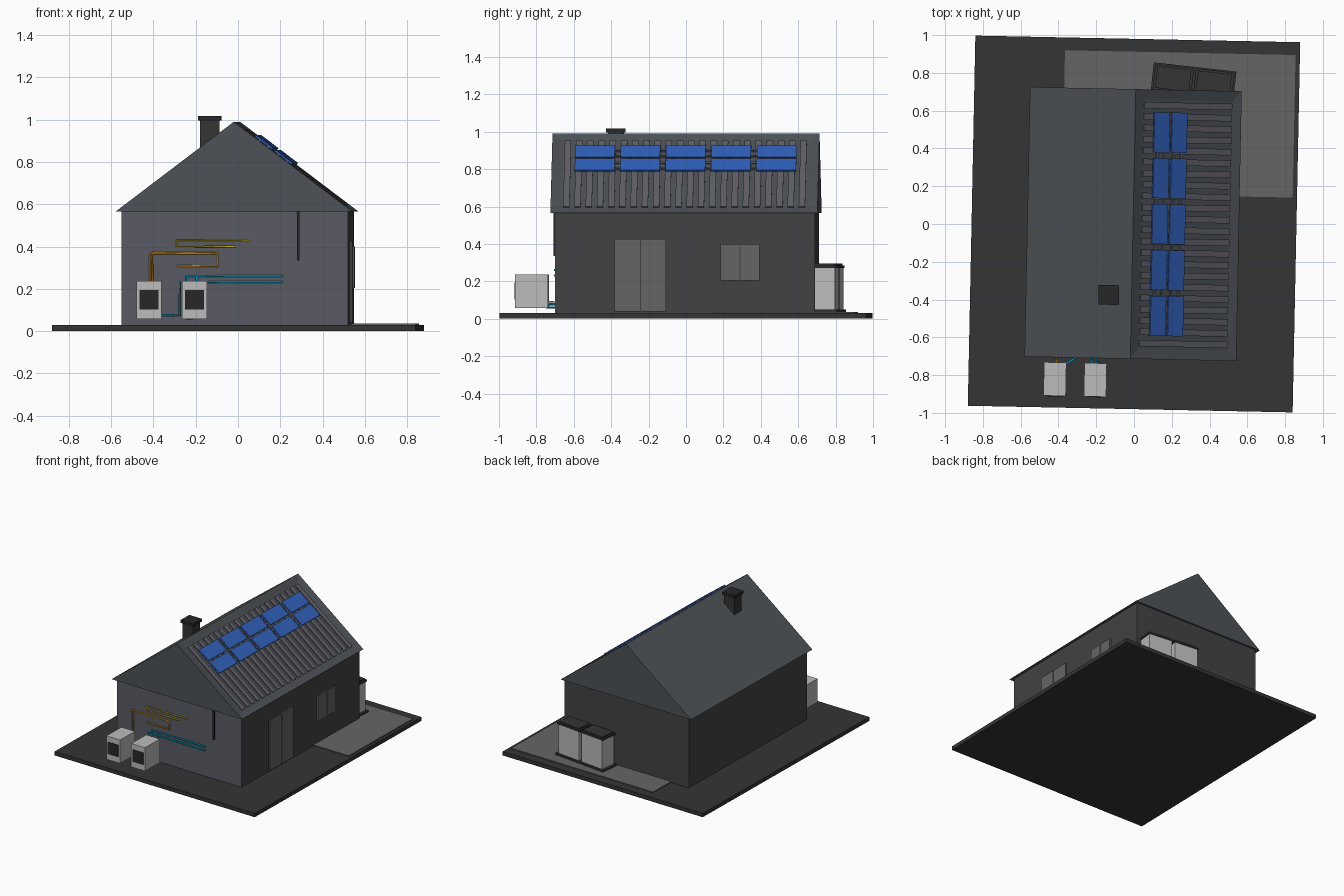
import bpy, bmesh, math
from mathutils import Matrix, Vector

if "Cube" in bpy.data.objects:
    bpy.data.objects.remove(bpy.data.objects["Cube"])

TURN = Matrix.Rotation(math.radians(-1.17), 4, 'Z')  # whole model sits slightly turned


def material(name, rgb):
    m = bpy.data.materials.new(name)
    m.diffuse_color = (*rgb, 1)
    m.use_nodes = True
    m.node_tree.nodes["Principled BSDF"].inputs["Base Color"].default_value = m.diffuse_color
    return m


DARK = material("dark", (0.035, 0.035, 0.035))
BLACK = material("black", (0.02, 0.02, 0.02))
WALL = material("wall", (0.055, 0.055, 0.055))
FRONT = material("front_wall", (0.10, 0.105, 0.125))
ROOF = material("roof", (0.075, 0.085, 0.095))
SHEET = material("sheet", (0.12, 0.12, 0.14))
PAVING = material("paving", (0.13, 0.13, 0.13))
LIGHT = material("light", (0.5, 0.5, 0.5))
BLUE = material("blue", (0.03, 0.12, 0.5))
ORANGE = material("orange", (0.7, 0.3, 0.01))
YELLOW = material("yellow", (0.65, 0.5, 0.02))
CYAN = material("cyan", (0.0, 0.4, 0.65))


def add(name, bm, mat, matrix):
    bmesh.ops.recalc_face_normals(bm, faces=bm.faces)
    me = bpy.data.meshes.new(name)
    bm.to_mesh(me)
    bm.free()
    me.materials.append(mat)
    ob = bpy.data.objects.new(name, me)
    bpy.context.collection.objects.link(ob)
    ob.matrix_world = TURN @ matrix
    return ob


def box(name, x, y, z, mat, matrix=Matrix()):
    bm = bmesh.new()
    bmesh.ops.create_cube(bm, size=1)
    for v in bm.verts:
        v.co = [(r[0] + r[1]) / 2 + c * (r[1] - r[0]) for r, c in zip((x, y, z), v.co)]
    return add(name, bm, mat, matrix)


def pipe(name, pts, mat, radius=0.006):
    cu = bpy.data.curves.new(name, 'CURVE')
    cu.dimensions = '3D'
    cu.bevel_depth = radius
    cu.bevel_resolution = 1
    cu.use_fill_caps = True
    sp = cu.splines.new('POLY')
    sp.points.add(len(pts) - 1)
    for p, co in zip(sp.points, pts):
        p.co = (*co, 1)
    cu.materials.append(mat)
    ob = bpy.data.objects.new(name, cu)
    bpy.context.collection.objects.link(ob)
    ob.matrix_world = TURN


# Ground plate, paving and walls
box("ground_plate", (-0.86, 0.86), (-0.98, 0.98), (0, 0.03), DARK)
box("patio", (-0.384, 0.837), (0.157, 0.912), (0.03, 0.037), PAVING)
box("walls", (-0.536, 0.534), (-0.685, 0.70), (0.03, 0.566), WALL)
box("front_wall", (-0.536, 0.534), (-0.69, -0.685), (0.03, 0.566), FRONT)

# Roof prism with a shallow recess in the right slope
RX, RZ, EX, EZ = -0.005, 0.99, 0.556, 0.565
bm = bmesh.new()
profile = [bm.verts.new((x, -0.714, z)) for x, z in ((-0.565, EZ), (EX, EZ), (RX, RZ))]
face = bm.faces.new(profile)
ext = bmesh.ops.extrude_face_region(bm, geom=[face])
bmesh.ops.translate(bm, vec=(0, 1.428, 0), verts=[g for g in ext['geom'] if isinstance(g, bmesh.types.BMVert)])
bmesh.ops.recalc_face_normals(bm, faces=bm.faces)
slope_face = [f for f in bm.faces if f.normal.x > 0.3]
bmesh.ops.inset_region(bm, faces=slope_face, thickness=0.054, depth=-0.008, use_even_offset=True)
add("roof", bm, ROOF, Matrix())

# Slope frame: x runs down from the ridge, z points out of the roof
run = Vector((EX - RX, 0, EZ - RZ))
d = run.normalized()
SLOPE = Matrix(((d.x, 0, -d.z, RX), (0, 1, 0, 0), (d.z, 0, d.x, RZ), (0, 0, 0, 1)))
for i in range(22):
    y = -0.63 + i * 0.06
    box("roof_slat", (0.06, run.length - 0.06), (y - 0.017, y + 0.017), (-0.01, -0.001), SHEET, SLOPE)

# Solar panels on rails
for s in (0.15, 0.20, 0.26, 0.31):
    box("panel_rail", (s - 0.006, s + 0.006), (-0.585, 0.592), (-0.004, 0.004), SHEET, SLOPE)
for i in range(5):
    y = -0.484 + i * 0.243
    for s0, s1 in ((0.12, 0.222), (0.236, 0.338)):
        box("solar_panel", (s0, s1), (y - 0.106, y + 0.106), (0.003, 0.012), BLUE, SLOPE)

# Chimney
box("chimney", (-0.17, -0.08), (-0.42, -0.335), (0.82, 0.996), DARK)
box("chimney_cap", (-0.18, -0.072), (-0.43, -0.326), (0.996, 1.017), BLACK)

# Door and window on the right wall, each with two leaves
for name, y0, y1, z0, z1 in (("door", -0.37, -0.095, 0.04, 0.425), ("window", 0.195, 0.405, 0.205, 0.40)):
    mid = (y0 + y1) / 2
    box(name + "_frame", (0.53, 0.542), (y0, y1), (z0, z1), WALL)
    for a, b in ((y0, mid - 0.003), (mid + 0.003, y1)):
        box(name + "_leaf", (0.53, 0.546), (a, b), (z0, z1), PAVING)

# Outdoor units in front
for cx in (-0.402, -0.188):
    box("outdoor_unit", (cx - 0.059, cx + 0.059), (-0.918, -0.741), (0.057, 0.237), LIGHT)
    box("unit_grille", (cx - 0.045, cx + 0.045), (-0.921, -0.91), (0.102, 0.195), BLACK)

# Pipes along the front wall
W = -0.697
for off in (0, 0.012):
    pipe("orange_pipe", [(-0.40 + off, -0.75, 0.09), (-0.39 - off, W, 0.09), (-0.39 - off, W, 0.37 - off / 3),
                         (-0.08 - off / 3, W, 0.37 - off / 3), (-0.08 - off / 3, W, 0.307), (-0.275, W, 0.307)], ORANGE, 0.005)
pipe("yellow_pipe", [(0.072, W, 0.43), (-0.275, W, 0.43), (-0.275, W, 0.40), (0.0, W, 0.40)], YELLOW, 0.005)
pipe("cyan_pipe_upper", [(0.225, W, 0.26), (-0.23, W, 0.26), (-0.23, W, 0.06), (-0.20, -0.75, 0.06)], CYAN)
pipe("cyan_pipe_lower", [(0.225, W, 0.232), (-0.262, W, 0.232), (-0.262, W, 0.075), (-0.35, -0.75, 0.075)], CYAN)
pipe("cyan_pipe_link", [(-0.18, -0.75, 0.08), (-0.18, W, 0.08), (-0.18, W, 0.26)], CYAN)
box("downpipe", (0.294, 0.306), (-0.703, -0.69), (0.335, 0.566), BLACK)

# Storage bins behind the house
BINS = Matrix.Translation((0.30, 0.763, 0)) @ Matrix.Rotation(math.radians(-5.2), 4, 'Z')
box("bin_base", (-0.22, 0.22), (-0.07, 0.075), (0.037, 0.05), DARK, BINS)
for cx in (-0.108, 0.108):
    box("bin", (cx - 0.095, cx + 0.095), (-0.063, 0.063), (0.05, 0.272), LIGHT, BINS)
    box("bin_lid", (cx - 0.103, cx + 0.103), (-0.068, 0.068), (0.272, 0.285), DARK, BINS)
    box("bin_lid_top", (cx - 0.09, cx + 0.09), (-0.058, 0.058), (0.285, 0.294), DARK, BINS)
